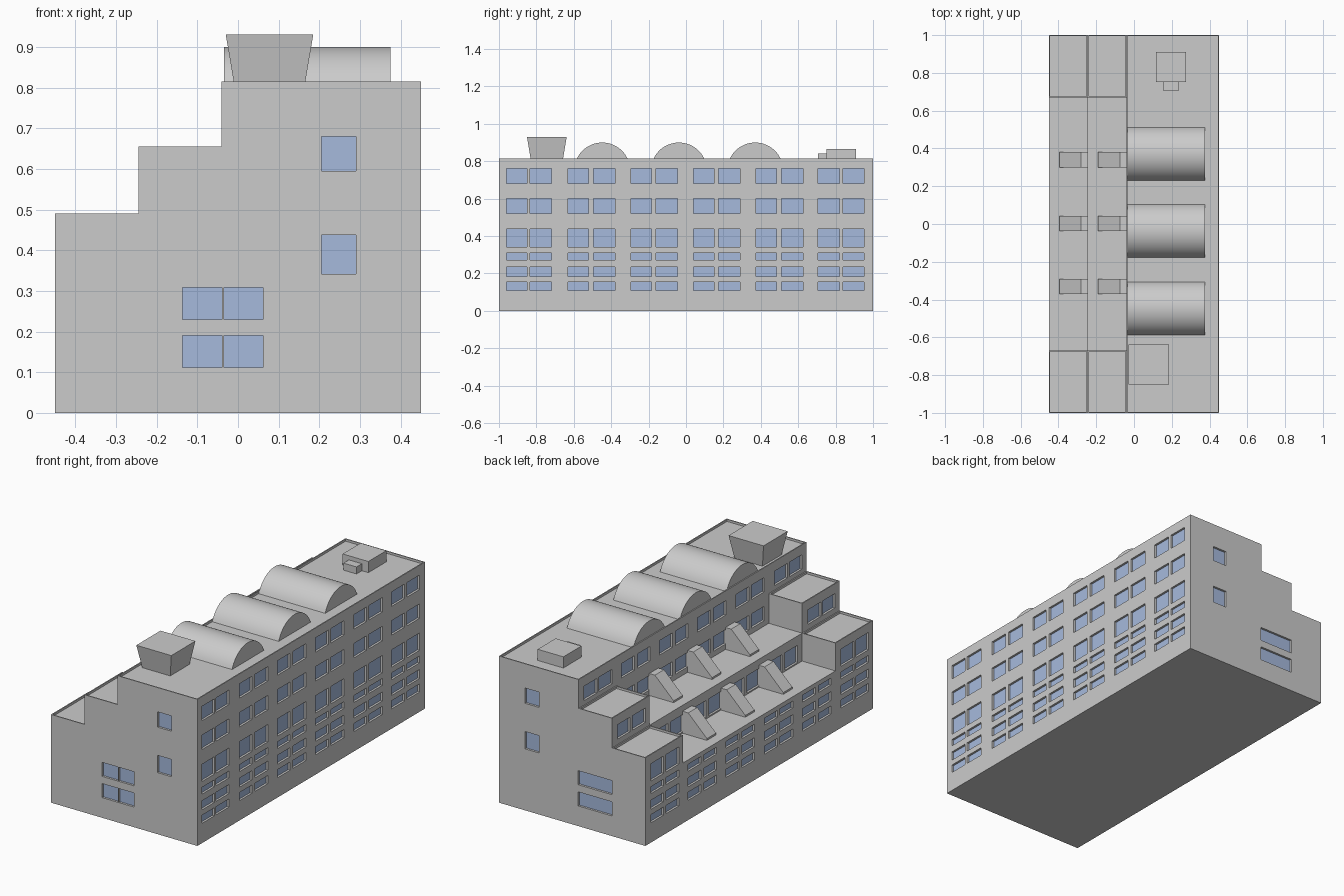
import bpy, bmesh, math

if "Cube" in bpy.data.objects:
    bpy.data.objects.remove(bpy.data.objects["Cube"])

glass = bpy.data.materials.new("window_glass")
glass.diffuse_color = (0.38, 0.49, 0.72, 1)
glass.use_nodes = True
glass.node_tree.nodes["Principled BSDF"].inputs["Base Color"].default_value = glass.diffuse_color


def finish(name, bm):
    bmesh.ops.remove_doubles(bm, verts=bm.verts, dist=1e-5)
    bmesh.ops.recalc_face_normals(bm, faces=bm.faces)
    me = bpy.data.meshes.new(name)
    bm.to_mesh(me)
    bm.free()
    ob = bpy.data.objects.new(name, me)
    bpy.context.collection.objects.link(ob)
    return ob


def add_box(bm, lo, hi):
    vs = [bm.verts.new((x, y, z)) for x in (lo[0], hi[0])
          for y in (lo[1], hi[1]) for z in (lo[2], hi[2])]
    quads = ((0, 1, 3, 2), (4, 6, 7, 5), (0, 4, 5, 1),
             (2, 3, 7, 6), (0, 2, 6, 4), (1, 5, 7, 3))
    return [bm.faces.new([vs[i] for i in q]) for q in quads]


def box(name, lo, hi):
    bm = bmesh.new()
    add_box(bm, lo, hi)
    return finish(name, bm)


def prism(name, pts, y_or_x, axis):
    """Extrude a closed 2D profile along the x or y axis."""
    bm = bmesh.new()
    rings = []
    for t in y_or_x:
        rings.append([bm.verts.new((t, a, z) if axis == 'X' else (a, t, z)) for a, z in pts])
    n = len(pts)
    bm.faces.new(rings[0])
    bm.faces.new(rings[1])
    for i in range(n):
        j = (i + 1) % n
        bm.faces.new((rings[0][i], rings[0][j], rings[1][j], rings[1][i]))
    return finish(name, bm)


# Stepped body: skin of a coarse block grid, with lower terraces mid-length
XS = [-0.45, -0.245, -0.04, 0.45]
YS = [-1, -0.67, 0.67, 1]
ZS = [0, 0.335, 0.49, 0.655, 0.815]
LEVELS = {0: (2, 3, 4), 1: (1, 2, 4), 2: (2, 3, 4)}


def solid(i, j, k):
    return 0 <= i < 3 and 0 <= j < 3 and 0 <= k < LEVELS[j][i]


bm = bmesh.new()
for i in range(3):
    for j in range(3):
        for k in range(4):
            if not solid(i, j, k):
                continue
            for axis in range(3):
                for side in (0, 1):
                    nb = [i, j, k]
                    nb[axis] += 2 * side - 1
                    if solid(*nb):
                        continue
                    u, v = (axis + 1) % 3, (axis + 2) % 3
                    quad = []
                    for du, dv in ((0, 0), (1, 0), (1, 1), (0, 1)):
                        c = [i, j, k]
                        c[axis] += side
                        c[u] += du
                        c[v] += dv
                        quad.append(bm.verts.new((XS[c[0]], YS[c[1]], ZS[c[2]])))
                    bm.faces.new(quad)
bmesh.ops.remove_doubles(bm, verts=bm.verts, dist=1e-5)
bmesh.ops.recalc_face_normals(bm, faces=bm.faces)
bmesh.ops.dissolve_limit(bm, angle_limit=0.01, verts=bm.verts, edges=bm.edges)
body = finish("building_body", bm)
body.data.materials.append(None)
body.data.materials.append(glass)

# Cutter holding all window recesses and the sunken roofs
DEPTH, OUT = 0.012, 0.01
cut = bmesh.new()


def window(axis, wall, sign, a0, a1, z0, z1):
    """Recess in a wall facing sign along axis; its innermost face is glass."""
    w = sorted((wall - sign * DEPTH, wall + sign * OUT))
    if axis == 'X':
        faces = add_box(cut, (w[0], a0, z0), (w[1], a1, z1))
        faces[0 if sign > 0 else 1].material_index = 1
    else:
        faces = add_box(cut, (a0, w[0], z0), (a1, w[1], z1))
        faces[2 if sign > 0 else 3].material_index = 1


ROWS = [(0.11, 0.155), (0.185, 0.235), (0.272, 0.31),
        (0.342, 0.438), (0.52, 0.60), (0.68, 0.76)]
PAIRS = [(-0.96, -0.85, -0.835, -0.72)]
PAIRS += [(c - 0.125, c - 0.015, c + 0.01, c + 0.125) for c in (-0.505, -0.17, 0.165, 0.5)]
PAIRS += [(0.705, 0.82, 0.84, 0.952)]
for p, (a, b, c, d) in enumerate(PAIRS):
    wing = p in (0, 5)
    for r, (z0, z1) in enumerate(ROWS):
        # left wall steps back as it rises, sooner in the middle
        left = [-0.45, -0.45, -0.45, -0.45 if wing else -0.245,
                -0.245 if wing else -0.04, -0.04][r]
        for y0, y1 in ((a, b), (c, d)):
            window('X', 0.45, 1, y0, y1, z0, z1)
            window('X', left, -1, y0, y1, z0, z1)

# End walls
for wall, sign in ((-1, -1), (1, 1)):
    for z0, z1 in ((0.342, 0.438), (0.595, 0.68)):
        window('Y', wall, sign, 0.205, 0.29, z0, z1)
    for z0, z1 in ((0.112, 0.19), (0.23, 0.308)):
        if sign < 0:
            window('Y', wall, sign, -0.136, -0.039, z0, z1)
            window('Y', wall, sign, -0.034, 0.062, z0, z1)
        else:
            window('Y', wall, sign, -0.245, -0.037, z0, z1)

# Sunken roofs leave a thin parapet
RIM, SINK = 0.006, 0.012
ROOFS = [(-0.04, 0.45, -1, 1, 0.815)]
for y0, y1 in ((-1, -0.67), (0.67, 1)):
    ROOFS += [(-0.45, -0.245, y0, y1, 0.49), (-0.245, -0.04, y0, y1, 0.655)]
for x0, x1, y0, y1, z in ROOFS:
    add_box(cut, (x0 + RIM, y0 + RIM, z - SINK), (x1 - RIM, y1 - RIM, z + 0.01))

cutter = finish("recess_cutter", cut)
cutter.data.materials.append(None)
cutter.data.materials.append(glass)
cutter.hide_render = True
mod = body.modifiers.new("recesses", 'BOOLEAN')
mod.operation = 'DIFFERENCE'
mod.solver = 'EXACT'
mod.object = cutter
bpy.context.view_layer.objects.active = body
bpy.ops.object.modifier_apply(modifier=mod.name)
bpy.data.objects.remove(cutter)

# Sloped wedges on the two terraces
for x, z, level in ((-0.245, 0.335, "lower"), (-0.04, 0.49, "upper")):
    for n, y in enumerate((-0.33, 0.003, 0.34)):
        pts = [(x, z), (x, z + 0.122), (x - 0.035, z + 0.122),
               (x - 0.15, z + 0.01), (x - 0.15, z)]
        prism(f"{level}_terrace_wedge_{n + 1}", pts, (y - 0.04, y + 0.04), 'Y')

# Barrel-vaulted skylights
ROOF = 0.803
half, rise = 0.14, 0.9 - ROOF
rad = (half ** 2 + rise ** 2) / (2 * rise)
ang = math.asin(half / rad)
for n, yc in enumerate((-0.448, -0.038, 0.37)):
    pts = []
    for s in range(25):
        t = -ang + 2 * ang * s / 24
        pts.append((yc + rad * math.sin(t), 0.9 - rad + rad * math.cos(t)))
    vault = prism(f"roof_vault_{n + 1}", pts, (-0.034, 0.375), 'X')
    bpy.ops.object.select_all(action='DESELECT')
    vault.select_set(True)
    bpy.context.view_layer.objects.active = vault
    bpy.ops.object.shade_smooth_by_angle(angle=math.radians(30))

# Flared roof hood
hood = box("roof_hood", (-0.03, -0.85, ROOF), (0.185, -0.638, 0.93))
for v in hood.data.vertices:
    if v.co.z < 0.9:
        v.co.x = 0.0775 + (v.co.x - 0.0775) * 0.8
        v.co.y = -0.744 + (v.co.y + 0.744) * 0.8

# Plant boxes on the rear roof
box("plant_box", (0.117, 0.752, ROOF), (0.275, 0.91, 0.865))
box("plant_duct", (0.155, 0.705, ROOF), (0.235, 0.752, 0.842))
